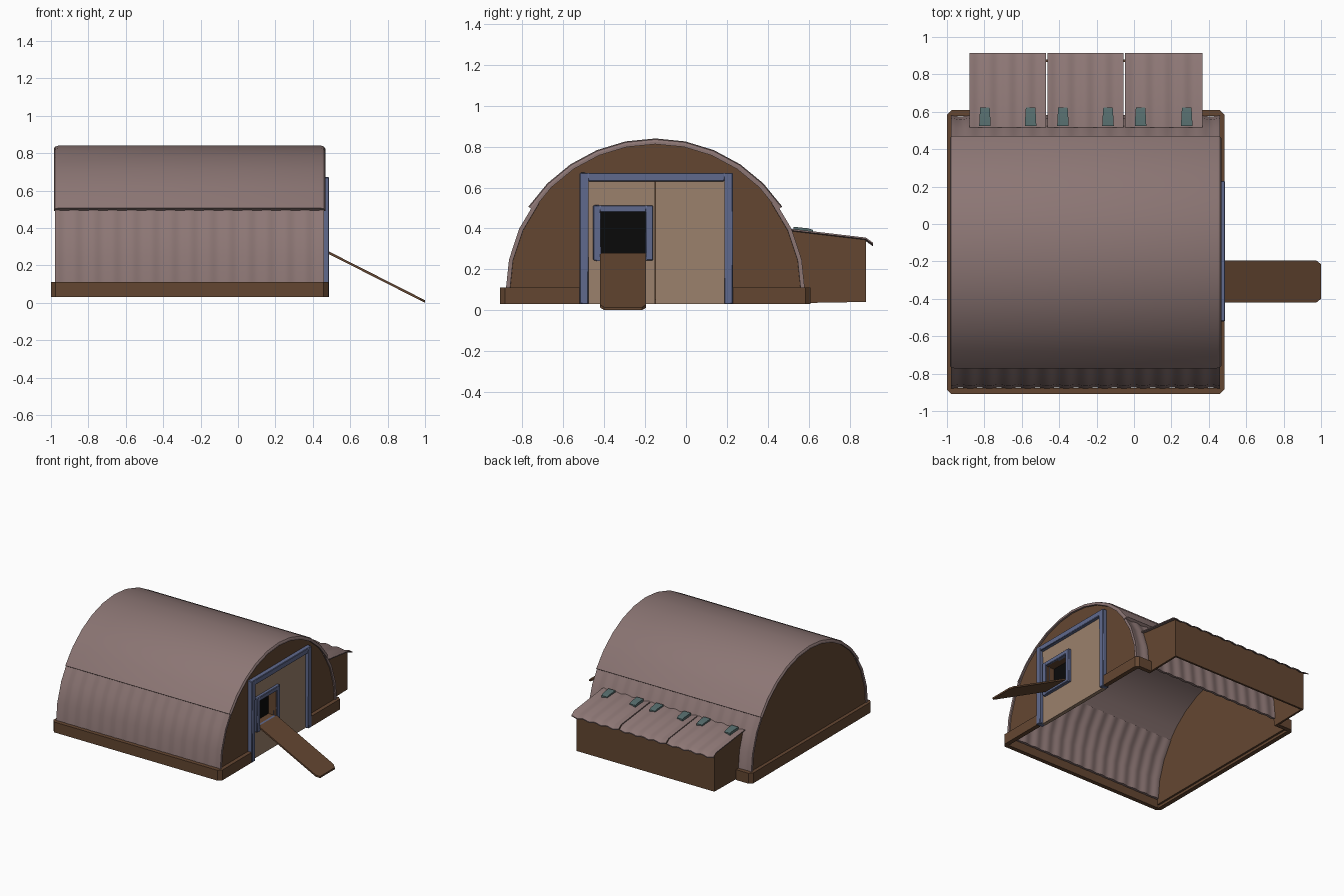
import bpy, bmesh, math

if "Cube" in bpy.data.objects:
    bpy.data.objects.remove(bpy.data.objects["Cube"])


def material(name, rgb):
    m = bpy.data.materials.new(name)
    m.diffuse_color = (*rgb, 1)
    m.use_nodes = True
    m.node_tree.nodes["Principled BSDF"].inputs["Base Color"].default_value = m.diffuse_color
    return m


ROOF = material("dusty mauve sheet", (0.262, 0.181, 0.175))
WOOD = material("brown wood", (0.127, 0.062, 0.031))
DOOR = material("beige door", (0.330, 0.220, 0.150))
BLUE = material("blue trim", (0.117, 0.144, 0.270))
TEAL = material("teal hinge", (0.091, 0.150, 0.150))
DARK = material("black interior", (0.003, 0.003, 0.003))

CY, CZ = -0.15, 0.095          # centre of the arch in the yz plane


def build(name, verts, faces, mat, bevel=0):
    me = bpy.data.meshes.new(name)
    me.from_pydata(verts, [], faces)
    bm = bmesh.new()
    bm.from_mesh(me)
    bmesh.ops.remove_doubles(bm, verts=bm.verts, dist=1e-5)
    bmesh.ops.recalc_face_normals(bm, faces=bm.faces)
    bm.to_mesh(me)
    bm.free()
    me.materials.append(mat)
    ob = bpy.data.objects.new(name, me)
    bpy.context.collection.objects.link(ob)
    if bevel:
        mod = ob.modifiers.new("bevel", 'BEVEL')
        mod.width = bevel
        mod.segments = 1
    return ob


def loft(name, rings, mat, bevel=0):
    """Skin a list of equal closed rings and cap both ends."""
    n = len(rings[0])
    verts = [v for r in rings for v in r]
    faces = [(i * n + j, i * n + (j + 1) % n, (i + 1) * n + (j + 1) % n, (i + 1) * n + j)
             for i in range(len(rings) - 1) for j in range(n)]
    faces += [tuple(range(n)), tuple(range(len(verts) - n, len(verts)))]
    return build(name, verts, faces, mat, bevel)


def prism_x(name, yz, x0, x1, mat, bevel=0):
    return loft(name, [[(x, y, z) for y, z in yz] for x in (x0, x1)], mat, bevel)


def boxes(name, specs, mat, bevel=0):
    verts, faces = [], []
    for x0, x1, y0, y1, z0, z1 in specs:
        k = len(verts)
        verts += [(x, y, z) for x in (x0, x1) for y in (y0, y1) for z in (z0, z1)]
        faces += [tuple(k + i for i in f) for f in
                  ((0, 1, 3, 2), (4, 6, 7, 5), (0, 4, 5, 1), (2, 3, 7, 6), (0, 2, 6, 4), (1, 5, 7, 3))]
    return build(name, verts, faces, mat, bevel)


def surround(x0, x1, y0, y1, z0, z1, w, bottom=True):
    """Four (or three) boards around an opening, given by their outer size."""
    b = [(x0, x1, y0, y0 + w, z0, z1), (x0, x1, y1 - w, y1, z0, z1),
         (x0, x1, y0 + w, y1 - w, z1 - w, z1)]
    return b + ([(x0, x1, y0 + w, y1 - w, z0, z0 + w)] if bottom else [])


def polar(r, deg, x):
    a = math.radians(deg)
    return (x, CY + r * math.sin(a), CZ + r * math.cos(a))


def wave_xs(x0, x1, period, per=8):
    n = max(1, round((x1 - x0) / period)) * per
    return [(x0 + (x1 - x0) * i / n, math.cos(2 * math.pi * i / per)) for i in range(n + 1)]


# Curved upper roof sheet with rounded end lips
X0, X1 = -0.985, 0.467
section = [(X0, -0.028), (X0, -0.016), (X0 + 0.007, -0.005), (X0 + 0.022, 0),
           (X1 - 0.022, 0), (X1 - 0.007, -0.005), (X1, -0.016), (X1, -0.028)]
loft("upper_roof", [[polar(0.745 + o, -56.5 + 11.3 * i, x) for x, o in section]
                    for i in range(11)], ROOF)

# Lower corrugated roof sheets, one each side, tucked under the upper one
waves = wave_xs(X0 + 0.006, X1 - 0.006, 0.1)
for label, s in (("front", -1), ("back", 1)):
    sec = [(x, 0.004 * w) for x, w in waves] + [(x, -0.02 + 0.004 * w) for x, w in reversed(waves)]
    loft(label + "_lower_roof", [[polar(0.728 + o, s * a, x) for x, o in sec]
                                 for a in (53, 65.5, 78, 90)], ROOF)

# End walls: solid arch on the left, arch with door opening on the right
arch = [polar(0.72, a, 0)[1:] for a in [-90 + 11.25 * i for i in range(17)]]
prism_x("left_wall", [(-0.87, 0.05)] + arch + [(0.57, 0.05)], -0.972, -0.95, WOOD)
prism_x("right_wall", [(-0.5, 0.05), (-0.87, 0.05)] + arch +
        [(0.57, 0.05), (0.21, 0.05), (0.21, 0.65), (-0.5, 0.65)], 0.43, 0.452, WOOD)
boxes("wall_seam", [(0.45, 0.454, -0.152, -0.148, 0.67, 0.81)], WOOD)

# Base boards with cut corners, open at the door and behind the nest box
def base(name, outer):
    def inner(p):
        return (min(max(p[0], -0.965), 0.448), min(max(p[1], -0.877), 0.577))
    rings = [[(*p, 0.03), (*p, 0.112), (*inner(p), 0.112), (*inner(p), 0.03)] for p in outer]
    return loft(name, rings, WOOD)


base("base_boards", [(-0.865, 0.61), (-0.975, 0.61), (-1, 0.585), (-1, -0.885), (-0.975, -0.91),
                     (0.458, -0.91), (0.483, -0.885), (0.483, -0.52)])
base("base_back_corner", [(0.483, 0.23), (0.483, 0.585), (0.458, 0.61), (0.345, 0.61)])

# Door leaves, the left one built around the pop hole
HY0, HY1, HZ0, HZ1 = -0.42, -0.195, 0.275, 0.48
boxes("right_door_leaf", [(0.43, 0.46, -0.149, 0.2, 0.03, 0.64)], DOOR)
boxes("left_door_leaf", [(0.43, 0.46, -0.49, HY0, 0.03, 0.64), (0.43, 0.46, HY1, -0.151, 0.03, 0.64),
                         (0.43, 0.46, HY0, HY1, 0.03, HZ0), (0.43, 0.46, HY0, HY1, HZ1, 0.64)], DOOR)
boxes("door_frame", surround(0.43, 0.487, -0.52, 0.23, 0.03, 0.672, 0.042, False), BLUE, 0.004)
boxes("pop_hole_frame", surround(0.45, 0.485, HY0 - 0.034, HY1 + 0.034, 0.243, 0.513, 0.034), BLUE, 0.004)
boxes("pop_hole_tunnel", surround(0.4, 0.472, HY0 - 0.012, HY1 + 0.012, HZ0 - 0.012, HZ1 + 0.012, 0.013), WOOD)
boxes("pop_hole_back", [(0.4, 0.405, HY0, HY1, HZ0, HZ1)], DARK)

# Ramp with clipped lower corners
outline = [(0.475, -0.42), (0.975, -0.42), (1.0, -0.4), (1.0, -0.215), (0.975, -0.195), (0.475, -0.195)]
def ramp_z(x):
    return (1.0 - x) * 0.507
loft("ramp", [[(x, y, ramp_z(x) + dz) for x, y in outline] for dz in (0, 0.014)], WOOD)

# Nest box: back board and two sloped sides, open below
boxes("nest_back", [(-0.865, 0.345, 0.865, 0.88, 0.04, 0.345)], WOOD)
side = [(0.57, 0.035), (0.866, 0.04), (0.866, 0.347), (0.5, 0.39), (0.52, 0.3)]
for label, x in (("left", -0.865), ("right", 0.33)):
    prism_x("nest_" + label + "_side", side, x, x + 0.015, WOOD)

# Three corrugated lids with a turned-down edge, two hinges on each
for k, (x0, x1) in enumerate(((-0.88, -0.47), (-0.463, -0.056), (-0.048, 0.365)), 1):
    ws = wave_xs(x0, x1, 0.1)
    rings = []
    for y, z in ((0.515, 0.393), (0.88, 0.35), (0.915, 0.325)):
        rings.append([(x, y, z + 0.005 * w) for x, w in ws] +
                     [(x, y, z - 0.008 + 0.005 * w) for x, w in reversed(ws)])
    loft("nest_lid_%d" % k, rings, ROOF)
    for j, hx in enumerate((x0 + 0.083, x1 - 0.083), 1):
        loft("hinge_%d_%d" % (k, j),
             [[(hx - w, y, z - 0.02), (hx - w, y, z), (hx + w, y, z), (hx + w, y, z - 0.02)]
              for y, z, w in ((0.525, 0.408, 0.031), (0.6, 0.4, 0.027), (0.622, 0.392, 0.025))], TEAL)

# Smooth curved sheets, keep board edges sharp
for ob in bpy.context.scene.objects:
    ob.select_set(True)
    bpy.context.view_layer.objects.active = ob
bpy.ops.object.shade_smooth_by_angle()
